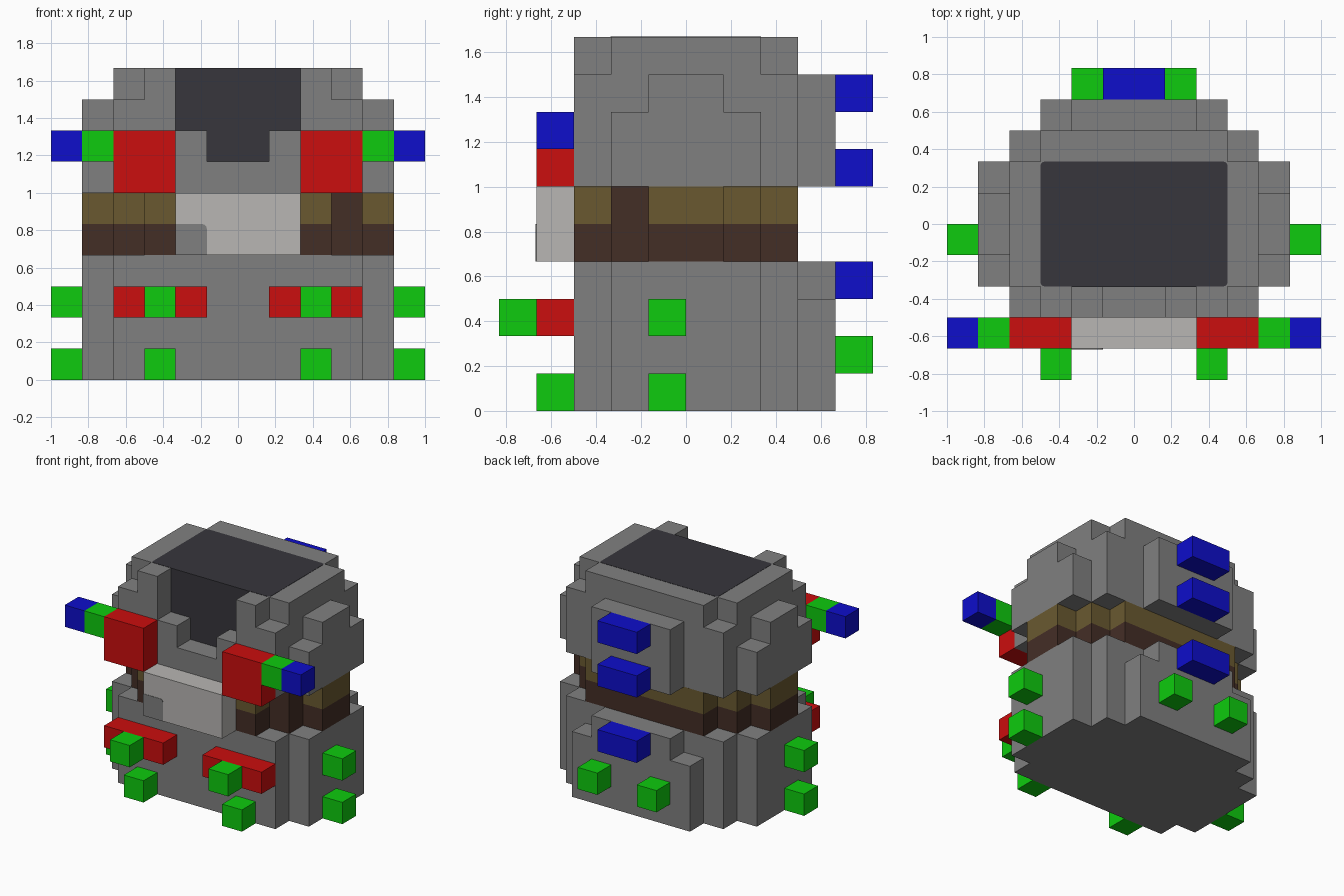
import bpy
import bmesh
from itertools import product
from mathutils import Vector

cube = bpy.data.objects.get("Cube")
if cube:
    bpy.data.objects.remove(cube, do_unlink=True)

U = 1 / 6  # size of one block


def material(name, rgb):
    lin = [((c / 255 + 0.055) / 1.055) ** 2.4 if c > 10 else c / 255 / 12.92 for c in rgb]
    m = bpy.data.materials.new(name)
    m.use_nodes = True
    m.diffuse_color = (*lin, 1)
    m.node_tree.nodes["Principled BSDF"].inputs["Base Color"].default_value = (*lin, 1)
    return m


GREY = material("stone grey", (128, 128, 128))
DARK = material("charcoal", (55, 54, 60))
LIGHT = material("light grey", (184, 182, 179))
OLIVE = material("olive brown", (106, 89, 48))
BROWN = material("dark brown", (68, 46, 38))
RED = material("red", (203, 14, 14))
GREEN = material("green", (14, 203, 14))
BLUE = material("blue", (14, 14, 203))


def finish(bm, name, mats):
    me = bpy.data.meshes.new(name)
    bm.to_mesh(me)
    bm.free()
    for m in mats:
        me.materials.append(m)
    ob = bpy.data.objects.new(name, me)
    bpy.context.scene.collection.objects.link(ob)
    return ob


def cells(*boxes):
    """Block cells covered by boxes given as (x0, x1, y0, y1, z0, z1)."""
    return {c for b in boxes for c in product(range(b[0], b[1]), range(b[2], b[3]), range(b[4], b[5]))}


def blocks(name, filled, mats, rule=lambda c: 0):
    """One shell around the filled cells, with flat areas merged."""
    bm = bmesh.new()
    for c in filled:
        for axis in range(3):
            for side in (0, 1):
                n = list(c)
                n[axis] += 2 * side - 1
                if tuple(n) in filled:
                    continue
                a, b = (axis + 1) % 3, (axis + 2) % 3
                loop = [(0, 0), (1, 0), (1, 1), (0, 1)]
                vs = []
                for i, j in loop if side else loop[::-1]:
                    p = Vector(c)
                    p[axis] += side
                    p[a] += i
                    p[b] += j
                    vs.append(bm.verts.new(p * U))
                bm.faces.new(vs).material_index = rule(c)
    bmesh.ops.remove_doubles(bm, verts=bm.verts[:], dist=1e-4)
    bmesh.ops.dissolve_limit(bm, angle_limit=0.01, verts=bm.verts[:], edges=bm.edges[:],
                             delimit={'MATERIAL'})
    return finish(bm, name, mats)


def plate(name, lo, hi, mat, axis, radius=0.0, pick=lambda p: True):
    """Box between two corners; edges along the axis that pass pick are rounded."""
    bm = bmesh.new()
    bmesh.ops.create_cube(bm, size=1)
    lo, hi = Vector(lo), Vector(hi)
    for v in bm.verts:
        v.co = Vector([lo[i] if v.co[i] < 0 else hi[i] for i in range(3)])
    if radius:
        edges = [e for e in bm.edges
                 if abs((e.verts[0].co - e.verts[1].co).normalized()[axis]) > 0.9
                 and pick((e.verts[0].co + e.verts[1].co) / 2)]
        bmesh.ops.bevel(bm, geom=edges, offset=radius, segments=3, profile=0.5, affect='EDGES')
    return finish(bm, name, [mat])


def pair(name, box, mat):
    """A box on the left (+x) and its mirror on the right."""
    x0, x1, *rest = box
    blocks("left_" + name, cells(box), [mat])
    blocks("right_" + name, cells((-x1, -x0, *rest)), [mat])


# Lower body with a stepped back panel
blocks("lower_body", cells((-4, 4, -3, 3, 0, 4), (-5, 5, -2, 2, 0, 4),
                           (-3, 3, 3, 4, 0, 3), (-2, 2, 3, 4, 3, 4)), [GREY])

# Belt: dark below, olive above, one dark strap at the front left corner
blocks("belt", cells((-3, 3, -3, 3, 4, 6), (-4, 4, -2, 2, 4, 6), (-5, 5, -1, 1, 4, 6)),
       [BROWN, OLIVE], lambda c: 0 if c[2] == 4 or c[:2] == (3, -2) else 1)

# Buckle with a rounded corner patch
blocks("buckle", cells((-2, 2, -4, -3, 4, 6)), [LIGHT])
plate("buckle_patch", (-2 * U, -4 * U - 0.003, 4 * U), (-U, -4 * U + 0.003, 5 * U), GREY, 1,
      0.025, lambda p: p.x > -1.5 * U and p.z > 4.5 * U)

# Upper body with side pads, back pad, cut top corners and a front notch
upper = cells((-4, 4, -3, 3, 6, 9), (-4, 4, -2, 2, 9, 10), (-3, 3, -3, 3, 9, 10),
              (-5, 5, -2, 2, 6, 8), (-5, 5, -1, 1, 8, 9), (-2, 2, 3, 4, 6, 9))
upper -= cells((-2, 2, -3, -2, 8, 10), (-1, 1, -3, -2, 7, 8))
blocks("upper_body", upper, [GREY])

# Dark panel on the top and down the notch
plate("top_panel", (-3 * U, -2 * U, 10 * U - 0.004), (3 * U, 2 * U, 10 * U + 0.002), DARK, 2, 0.02)
plate("notch_panel", (-2 * U, -2 * U - 0.003, 8 * U), (2 * U, -2 * U + 0.003, 10 * U + 0.002), DARK, 1)
plate("notch_panel_low", (-U, -2 * U - 0.003, 7 * U), (U, -2 * U + 0.003, 8 * U), DARK, 1)

# Arms: red shoulder, green wrist, blue hand
pair("shoulder", (2, 4, -4, -3, 6, 8), RED)
pair("wrist", (4, 5, -4, -3, 7, 8), GREEN)
pair("hand", (5, 6, -4, -3, 7, 8), BLUE)

# Front bars and studs
pair("front_bar", (1, 4, -4, -3, 2, 3), RED)
pair("front_bar_stud", (2, 3, -5, -4, 2, 3), GREEN)
pair("front_foot_stud", (2, 3, -4, -3, 0, 1), GREEN)

# Side studs
for label, z in (("low", 0), ("high", 2)):
    pair("side_stud_" + label, (5, 6, -1, 0, z, z + 1), GREEN)

# Back studs and blue bars
pair("back_stud", (1, 2, 4, 5, 1, 2), GREEN)
for label, z in (("low", 3), ("middle", 6), ("high", 8)):
    blocks("back_bar_" + label, cells((-1, 1, 4, 5, z, z + 1)), [BLUE])
